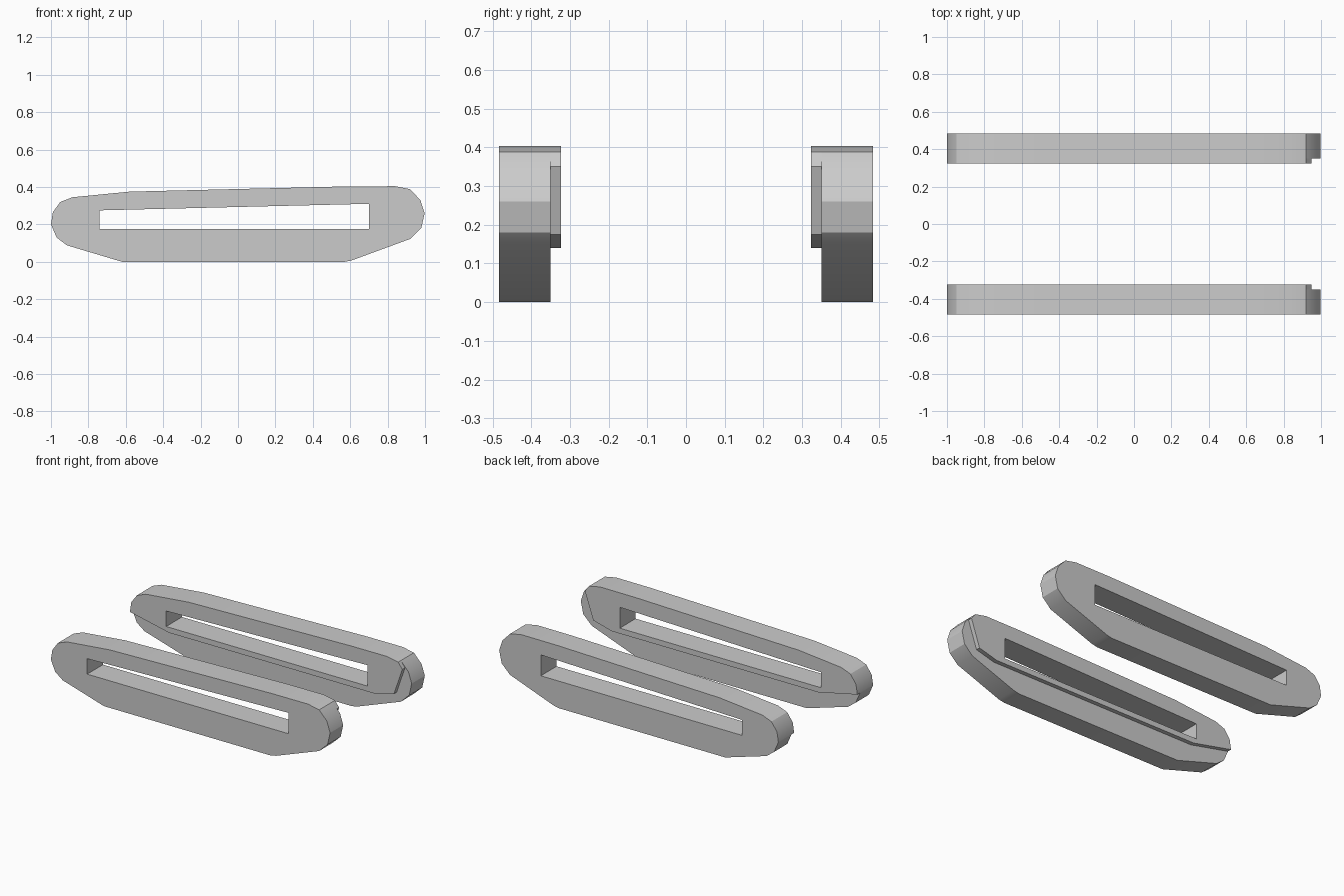
import bpy
from math import radians
from mathutils import Matrix

if "Cube" in bpy.data.objects:
    bpy.data.objects.remove(bpy.data.objects["Cube"])

TOP = [(-1, .2), (-.99, .265), (-.95, .32), (-.885, .345), (-.58, .375), (0, .389),
       (.58, .403), (.84, .404), (.92, .388)]
BODY = TOP + [(.975, .33), (.998, .26), (.98, .18), (.92, .122), (.61, .008),
              (.57, 0), (-.62, 0), (-.915, .088), (-.97, .13)]
PLATE = TOP + [(.95, .35), (.89, .175), (.76, .14), (-.72, .14)]
SLOT = [(-.74, .175), (.70, .175), (.70, .31), (-.74, .275)]


def slab(name, outline, y0, y1):
    """Extrude an x-z outline with the slot cut through it, from y0 to y1."""
    cu = bpy.data.curves.new(name + "_outline", 'CURVE')
    cu.dimensions = '2D'
    cu.fill_mode = 'BOTH'
    cu.extrude = abs(y1 - y0) / 2
    for loop in (outline, SLOT):
        sp = cu.splines.new('POLY')
        sp.points.add(len(loop) - 1)
        for p, (x, z) in zip(sp.points, loop):
            p.co = (x, z, 0, 1)
        sp.use_cyclic_u = True
    tmp = bpy.data.objects.new(name + "_tmp", cu)
    bpy.context.collection.objects.link(tmp)
    bpy.context.view_layer.update()
    me = bpy.data.meshes.new_from_object(
        tmp.evaluated_get(bpy.context.evaluated_depsgraph_get()))
    bpy.data.objects.remove(tmp)
    me.transform(Matrix.Translation((0, (y0 + y1) / 2, 0)) @ Matrix.Rotation(radians(90), 4, 'X'))
    ob = bpy.data.objects.new(name, me)
    bpy.context.collection.objects.link(ob)

    # weld the caps to the walls, then shade
    bpy.ops.object.select_all(action='DESELECT')
    ob.select_set(True)
    bpy.context.view_layer.objects.active = ob
    bpy.ops.object.mode_set(mode='EDIT')
    bpy.ops.mesh.select_all(action='SELECT')
    bpy.ops.mesh.remove_doubles(threshold=1e-4)
    bpy.ops.mesh.normals_make_consistent(inside=False)
    bpy.ops.object.mode_set(mode='OBJECT')
    bpy.ops.object.shade_smooth_by_angle(angle=radians(30))


# two tracks, each a wide belt with a raised plate on the inner side
for side, s in (("left", -1), ("right", 1)):
    slab(side + "_track_belt", BODY, s * .35, s * .484)
    slab(side + "_track_inner_plate", PLATE, s * .323, s * .35)
